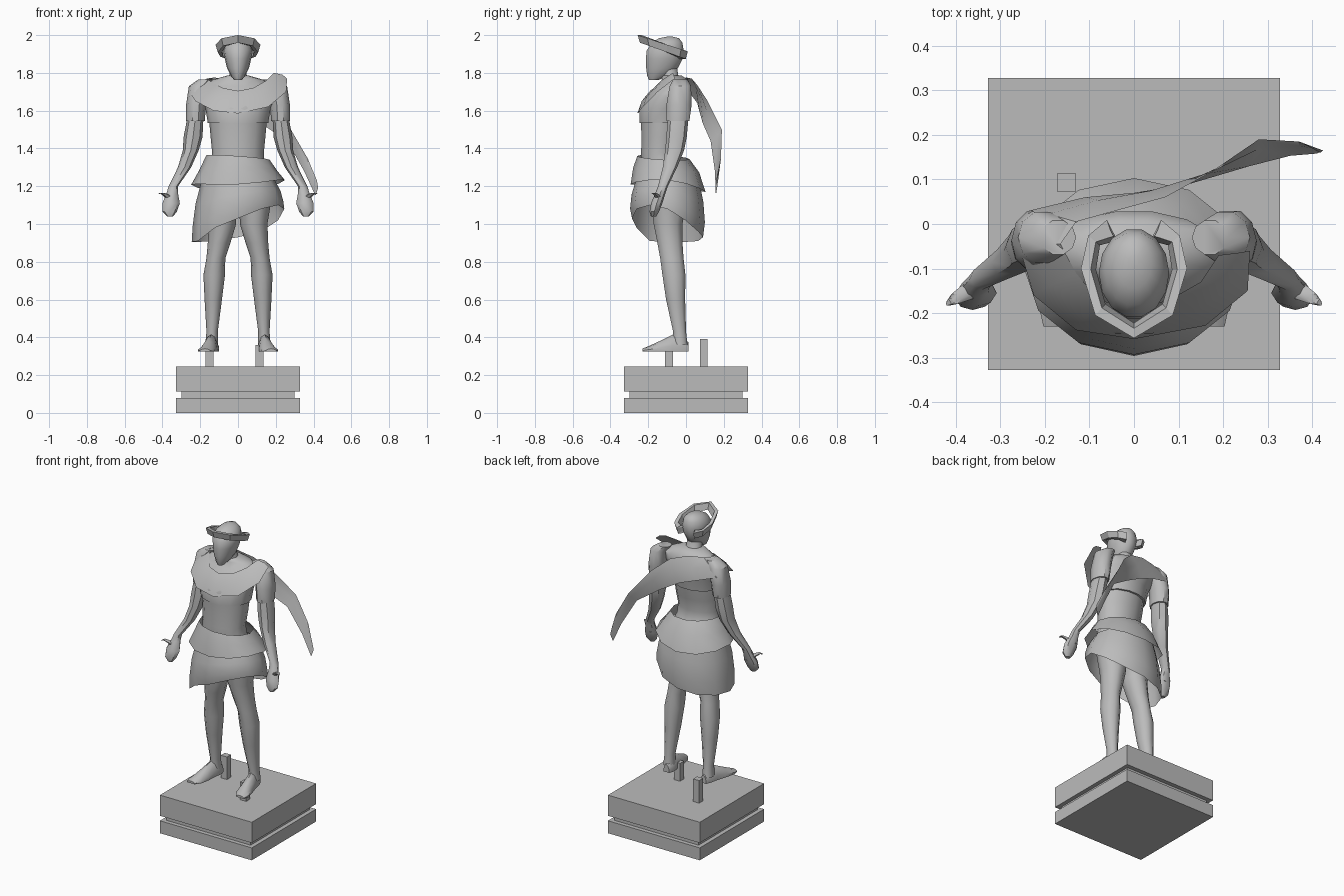
import bpy, bmesh, math
from mathutils import Vector

stone = bpy.data.materials.new("grey stone")
stone.diffuse_color = (0.5, 0.5, 0.5, 1)


def finish(name, bm, smooth=True):
    bmesh.ops.recalc_face_normals(bm, faces=bm.faces)
    me = bpy.data.meshes.new(name)
    bm.to_mesh(me)
    bm.free()
    me.materials.append(stone)
    ob = bpy.data.objects.new(name, me)
    bpy.context.collection.objects.link(ob)
    if smooth:
        bpy.context.view_layer.objects.active = ob
        ob.select_set(True)
        bpy.ops.object.shade_smooth_by_angle(angle=math.radians(42))
        ob.select_set(False)
    return ob


def skin(name, rings, closed=True, caps=True, smooth=True):
    """Bridge consecutive rings of points with quads."""
    bm = bmesh.new()
    loops = [[bm.verts.new(p) for p in r] for r in rings]
    n = len(loops[0])
    for a, b in zip(loops, loops[1:]):
        for i in range(n if closed else n - 1):
            j = (i + 1) % n
            bm.faces.new((a[i], a[j], b[j], b[i]))
    if caps:
        bm.faces.new(loops[0])
        bm.faces.new(loops[-1])
    return finish(name, bm, smooth)


def oval(cx, cy, z, rx, ry, n):
    return [Vector((cx + rx * math.cos(t), cy + ry * math.sin(t), z))
            for t in (2 * math.pi * i / n for i in range(n))]


def limb(name, sections, n=10, side=1):
    rings = [oval(*s, n) for s in sections]
    for r in rings:
        for p in r:
            p.x *= side
    return skin(name, rings)


def box(name, x0, x1, y0, y1, z0, z1):
    skin(name, [[(x0, y0, z), (x1, y0, z), (x1, y1, z), (x0, y1, z)]
                for z in (z0, z1)], smooth=False)


# Plinth and support pegs
box("plinth_foot", -.327, .327, -.327, .327, 0, .08)
box("plinth_groove", -.30, .30, -.30, .30, .08, .112)
box("plinth_block", -.327, .327, -.327, .327, .112, .245)
box("left_peg", -.173, -.13, .073, .113, .245, .39)
box("right_peg", .092, .135, -.11, -.07, .245, .36)

# Torso with a stepped bodice hem
limb("torso", [(0, -.09, 1.13, .17, .11), (0, -.10, 1.22, .18, .13),
               (0, -.135, 1.32, .14, .105), (0, -.14, 1.38, .137, .10),
               (0, -.13, 1.46, .145, .108), (0, -.125, 1.54, .152, .117)], 14)
limb("bodice", [(0, -.122, 1.535, .160, .126), (0, -.117, 1.61, .172, .133),
                (0, -.09, 1.68, .195, .12), (0, -.06, 1.73, .19, .09),
                (0, -.06, 1.765, .13, .07), (0, -.075, 1.785, .06, .055)], 14)

# Neck and head
limb("neck", [(0, -.07, 1.74, .075, .06), (0, -.085, 1.79, .046, .046),
              (0, -.10, 1.86, .044, .05)])
limb("head", [(0, -.172, 1.762, .02, .025), (0, -.145, 1.785, .038, .062),
              (0, -.127, 1.825, .058, .086), (0, -.115, 1.875, .07, .10),
              (0, -.11, 1.92, .079, .10), (0, -.10, 1.96, .066, .083),
              (0, -.09, 1.983, .04, .055), (0, -.085, 1.992, .01, .015)], 14)

# Headband: open at the back, raised at the front
half = [(.05, -.02, .014), (.058, .004, .02), (.098, -.03, .011), (.113, -.10, .011),
        (.083, -.20, .011)]
path = half + [(0, -.25, .011)] + [(-x, y, w) for x, y, w in reversed(half)]
rings = []
for x, y, w in path:
    out = Vector((x, y + .11, 0)).normalized()
    zc = 1.98 - .34 * (y + .25)
    rings.append([Vector((x, y, zc)) + out * (k * w - w + .3 * h) + Vector((0, 0, h))
                  for k, h in ((1, .02), (1, -.02), (-1, -.02), (-1, .02))])
skin("headband", rings, smooth=False)

for side, label in ((1, "right"), (-1, "left")):
    # Short sleeve, arm, hand and thumb
    limb(label + "_sleeve", [(.17, -.03, 1.765, .04, .04), (.205, -.03, 1.73, .055, .06),
                             (.222, -.037, 1.63, .053, .07), (.226, -.042, 1.545, .05, .063)],
         10, side)
    limb(label + "_arm", [(.226, -.042, 1.56, .043, .055), (.238, -.05, 1.46, .05, .054),
                          (.25, -.06, 1.39, .042, .05), (.283, -.085, 1.30, .035, .038),
                          (.342, -.122, 1.20, .025, .026), (.348, -.135, 1.165, .03, .027),
                          (.354, -.155, 1.11, .046, .03), (.362, -.168, 1.065, .038, .025),
                          (.36, -.172, 1.04, .016, .014)], 8, side)
    limb(label + "_thumb", [(.345, -.14, 1.12, .02, .02), (.375, -.153, 1.15, .022, .018),
                            (.402, -.168, 1.165, .014, .013), (.418, -.178, 1.16, .004, .006)],
         6, side)
    # Leg and bare foot
    limb(label + "_leg", [(.095, -.09, 1.18, .09, .11), (.083, -.095, 1.0, .073, .08),
                          (.10, -.085, .90, .06, .07), (.117, -.075, .82, .05, .065),
                          (.126, -.064, .73, .057, .064), (.131, -.055, .60, .046, .053),
                          (.137, -.034, .43, .030, .036), (.139, -.03, .36, .034, .04)],
         10, side)
    foot = []
    for x, y, w, top in ((.132, .012, .02, .375), (.133, -.02, .032, .40), (.142, -.07, .034, .415),
                         (.155, -.14, .042, .38), (.167, -.195, .044, .355), (.175, -.23, .028, .34)):
        foot.append([(side * (x + w * c), y, .325 + (top - .325) * h) for c, h in
                     ((-1, 0), (1, 0), (1, .35), (.55, .85), (0, 1), (-.55, .85), (-1, .35))])
    skin(label + "_foot", foot)

# Peplum: flared band round the hips
N = 12
ang = [2 * math.pi * i / N for i in range(N)]
rings = []
for cy, rx, ry, z, tilt, back in ((-.12, .168, .138, 1.352, -.012, -.008),
                                  (-.105, .205, .175, 1.285, 0, -.012),
                                  (-.095, .248, .198, 1.19, .012, -.02)):
    rings.append([(rx * math.cos(t), cy + ry * math.sin(t),
                   z + tilt * math.cos(t) + back * math.sin(t)
                   + (.03 * math.cos(t) ** 2 if z < 1.2 else 0)) for t in ang])
skin("peplum", rings, caps=False)

# Wrapped skirt with a slanting hem, lowest on the left
hem = [1.08, 1.02, .96, .93, .91, .905, .905, .91, .98, 1.03, 1.08, 1.10]
rings = []
for f, rx, ry in ((0, .19, .165), (.4, .225, .19), (.75, .24, .198), (1, .245, .188)):
    rings.append([(rx * math.cos(t), -.098 + ry * math.sin(t), 1.24 + (h - 1.24) * f)
                  for t, h in zip(ang, hem)])
skin("skirt", rings, caps=False)

# Scarf: from the right shoulder across the chest, round the back to a trailing tail
scarf = [((.19, -.07, 1.80), (.26, -.06, 1.77)), ((.15, -.13, 1.76), (.255, -.15, 1.70)),
         ((.08, -.17, 1.72), (.16, -.228, 1.62)), ((0, -.19, 1.705), (0, -.258, 1.585)),
         ((-.08, -.17, 1.72), (-.13, -.238, 1.60)), ((-.13, -.11, 1.745), (-.225, -.16, 1.65)),
         ((-.165, -.045, 1.77), (-.258, -.05, 1.70)), ((-.13, .005, 1.775), (-.235, .03, 1.68)),
         ((-.04, .03, 1.77), (-.11, .06, 1.64)), ((.07, .06, 1.735), (.0, .07, 1.60)),
         ((.17, .115, 1.65), (.125, .09, 1.53)), ((.28, .19, 1.50), (.26, .13, 1.44)),
         ((.37, .185, 1.345), (.35, .153, 1.28)), ((.418, .16, 1.23), (.41, .158, 1.15))]
rings = []
for u, l in scarf:
    u, l = Vector(u), Vector(l)
    mid = (u + l) / 2
    bulge = Vector((mid.x, mid.y + .08, .1)).normalized() * .012
    rings.append([u, mid + bulge, l])
skin("scarf", rings, closed=False, caps=False)
